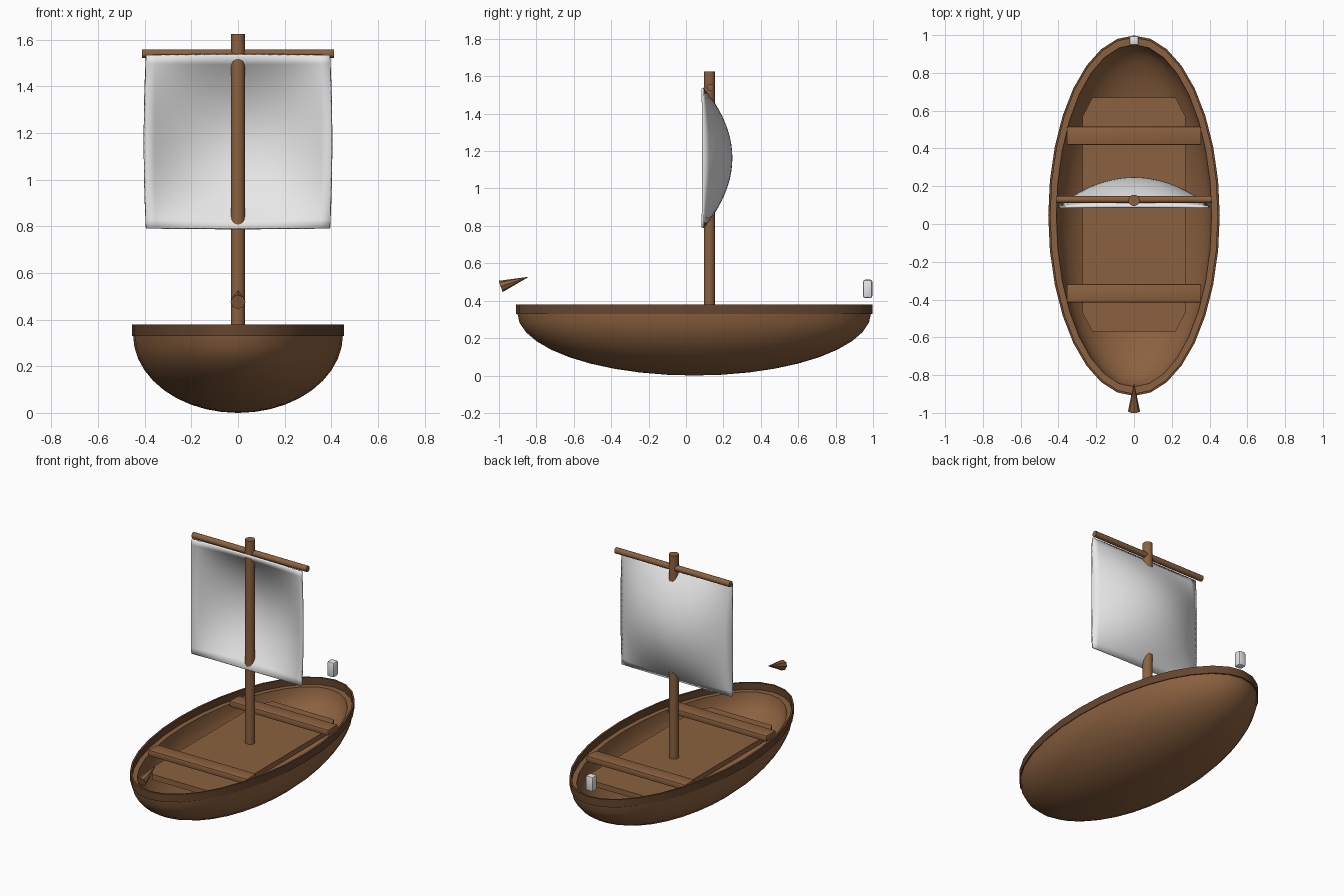
import bpy, bmesh, math
from mathutils import Vector

if "Cube" in bpy.data.objects:
    bpy.data.objects.remove(bpy.data.objects["Cube"])

def mat(name, c):
    m = bpy.data.materials.new(name)
    m.diffuse_color = (*c, 1)
    m.use_nodes = True
    m.node_tree.nodes["Principled BSDF"].inputs["Base Color"].default_value = m.diffuse_color
    return m

WOOD = mat("wood brown", (0.26, 0.12, 0.05))
DARK = mat("dark rim brown", (0.13, 0.06, 0.027))
WHITE = mat("sail white", (0.82, 0.82, 0.82))
CY = 0.044  # hull centre along y
SEG = 32

def finish(ob, material, smooth=True):
    ob.data.materials.clear()
    ob.data.materials.append(material)
    bpy.ops.object.select_all(action='DESELECT')
    bpy.context.view_layer.objects.active = ob
    ob.select_set(True)
    if smooth:
        bpy.ops.object.shade_smooth_by_angle(angle=math.radians(35))
    return ob

def from_bm(name, bm, material, smooth=True):
    bmesh.ops.recalc_face_normals(bm, faces=bm.faces[:])
    me = bpy.data.meshes.new(name)
    bm.to_mesh(me)
    bm.free()
    ob = bpy.data.objects.new(name, me)
    bpy.context.collection.objects.link(ob)
    return finish(ob, material, smooth)

def loft(name, rings, material, closed=False):
    """Stack of ellipses (half width, half length, z) joined by quads."""
    bm = bmesh.new()
    loops = []
    for a, b, z in rings:
        loops.append([bm.verts.new((a * math.cos(t), CY + b * math.sin(t), z))
                      for t in (2 * math.pi * i / SEG for i in range(SEG))])
    pairs = list(zip(loops, loops[1:]))
    if closed:
        pairs.append((loops[-1], loops[0]))
    for p, q in pairs:
        for i in range(SEG):
            j = (i + 1) % SEG
            bm.faces.new((p[i], p[j], q[j], q[i]))
    if not closed:
        bm.faces.new(loops[0])
        bm.faces.new(loops[-1])
    return from_bm(name, bm, material)

def box(name, lo, hi, material, bevel=0.0):
    bm = bmesh.new()
    bmesh.ops.create_cube(bm, size=1)
    for v in bm.verts:
        v.co = [(l + h) / 2 + c * (h - l) for l, h, c in zip(lo, hi, v.co)]
    if bevel:
        bmesh.ops.bevel(bm, geom=bm.edges[:], offset=bevel, segments=2,
                        profile=0.5, affect='EDGES')
    return from_bm(name, bm, material)

def rod(name, p, q, r1, r2, material, n=16):
    p, q = Vector(p), Vector(q)
    bpy.ops.mesh.primitive_cone_add(vertices=n, radius1=r1, radius2=r2,
                                    depth=(q - p).length, location=(p + q) / 2)
    ob = bpy.context.object
    ob.name = name
    ob.rotation_euler = (q - p).to_track_quat('Z', 'Y').to_euler()
    return finish(ob, material)

# Hull: half ellipsoid shell with a hollow inside
def bowl(a, b, depth, top):
    return [(a * math.sin(k * math.pi / 20) + 1e-3, b * math.sin(k * math.pi / 20) + 1e-3,
             top - depth * math.cos(k * math.pi / 20)) for k in range(1, 11)]

outer = [(0.002, 0.002, 0.0)] + bowl(0.449, 0.945, 0.335, 0.335)
inner = bowl(0.41, 0.905, 0.295, 0.335)[::-1]
loft("hull", outer + inner, WOOD)

# Raised rim
loft("rim", [(0.454, 0.954, 0.33), (0.454, 0.954, 0.38),
             (0.442, 0.942, 0.38), (0.442, 0.942, 0.33)], DARK, closed=True)

# Floor boards with clipped corners
bm = bmesh.new()
pts = [(0.272, 0.52), (0.22, 0.62)]
outline = pts + [(-x, y) for x, y in pts[::-1]]
outline += [(-x, -y) for x, y in outline]
face = bm.faces.new([bm.verts.new((x, y + 0.05, 0.27)) for x, y in outline])
ext = bmesh.ops.extrude_face_region(bm, geom=[face])
for v in ext["geom"]:
    if isinstance(v, bmesh.types.BMVert):
        v.co.z = 0.305
from_bm("floor", bm, WOOD)

# Seats
for name, y in (("back_seat", 0.467), ("front_seat", -0.367)):
    box(name, (-0.356, y - 0.049, 0.328), (0.356, y + 0.049, 0.368), WOOD, 0.008)

# Mast and yard
MY = 0.125
rod("mast", (0, MY, 0.30), (0, MY, 1.625), 0.03, 0.03, WOOD)
rod("yard", (-0.412, MY + 0.004, 1.54), (0.412, MY + 0.004, 1.54), 0.019, 0.019, WOOD, 12)

# Billowing sail
bm = bmesh.new()
N = 20
bmesh.ops.create_grid(bm, x_segments=N, y_segments=N, size=1)
for v in bm.verts:
    u, w = v.co.x, v.co.y
    bulge = (1 - u * u) * (1 - w * w)
    v.co = (u * (0.395 + 0.006 * (1 - w * w)), 0.09 + 0.152 * bulge,
            1.163 + 0.372 * w)
sail = from_bm("sail", bm, WHITE)
mod = sail.modifiers.new("thickness", 'SOLIDIFY')
mod.thickness = 0.012
mod.offset = 0

# Pointed bow piece and small lantern block
rod("pointed_tip", (0, -0.991, 0.476), (0, -0.84, 0.528), 0.032, 0.0, WOOD, 8)
box("stern_block", (-0.025, 0.947, 0.415), (0.025, 0.996, 0.512), WHITE, 0.01)
